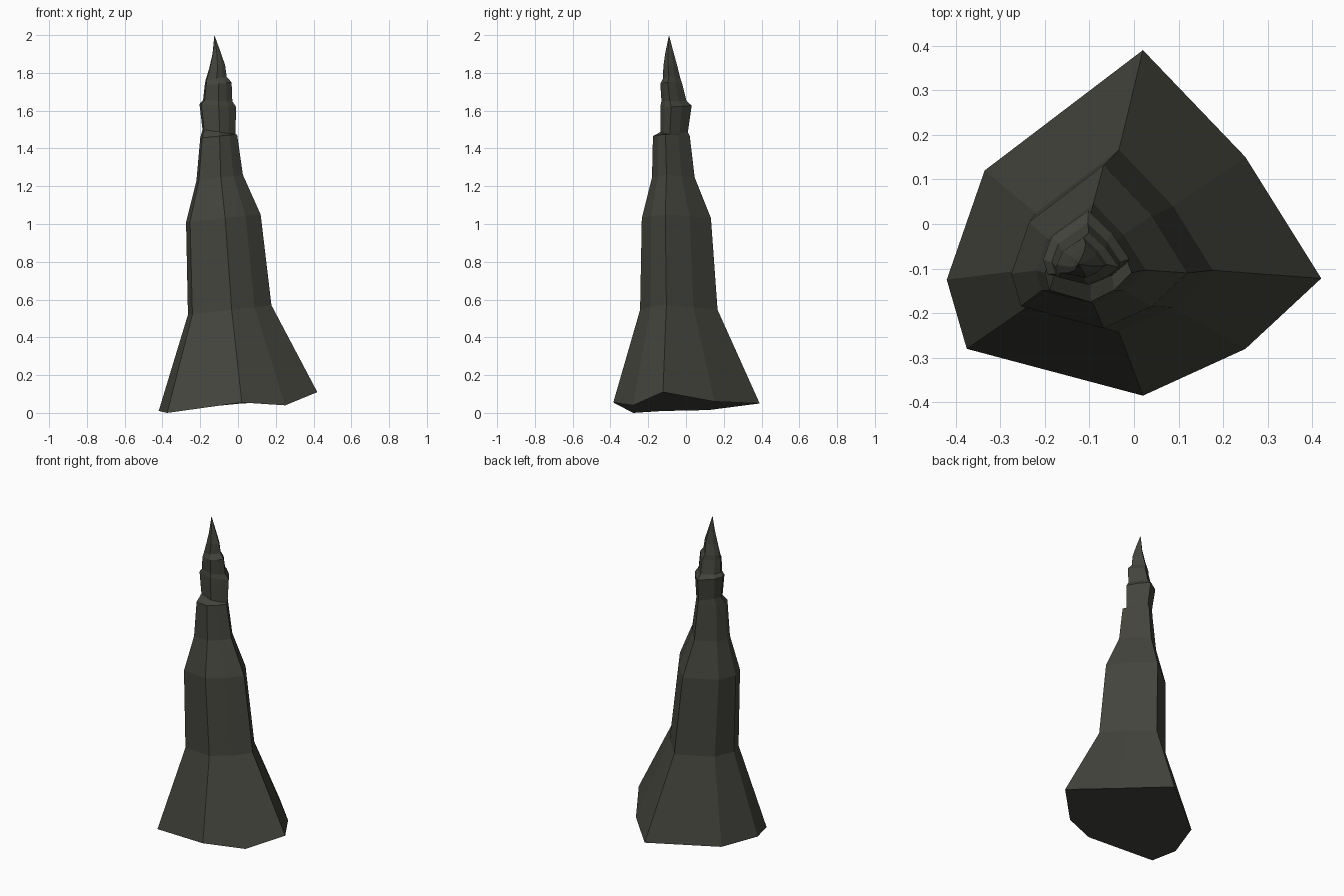
import bpy, bmesh

# Rock colour
rock = bpy.data.materials.new("dark grey rock")
rock.diffuse_color = (0.058, 0.058, 0.047, 1)

# Eight-sided base outline (x, y, z), counter-clockwise from the right corner
BASE = [(0.42, -0.122, 0.11), (0.25, 0.15, 0.06), (0.02, 0.39, 0.05), (-0.335, 0.12, 0.015),
        (-0.42, -0.125, 0.01), (-0.375, -0.28, 0.0), (0.02, -0.385, 0.055), (0.25, -0.28, 0.04)]

# Upper rings: x range, y range, height on the left and on the right
RINGS = [(-0.265, 0.177, -0.243, 0.167, 0.52, 0.57),
         (-0.275, 0.120, -0.234, 0.132, 1.01, 1.05),
         (-0.220, 0.026, -0.180, 0.046, 1.23, 1.26),
         (-0.200, -0.005, -0.175, 0.020, 1.455, 1.475),
         (-0.188, -0.014, -0.135, 0.010, 1.50, 1.475),
         (-0.204, -0.010, -0.135, 0.030, 1.635, 1.62),
         (-0.185, -0.030, -0.130, 0.002, 1.655, 1.65),
         (-0.176, -0.034, -0.136, -0.020, 1.735, 1.75),
         (-0.172, -0.060, -0.122, -0.030, 1.76, 1.78),
         (-0.152, -0.068, -0.120, -0.045, 1.825, 1.84),
         (-0.135, -0.092, -0.110, -0.065, 1.90, 1.91)]
TIP = (-0.125, -0.09, 2.0)

bm = bmesh.new()


def ring_verts(x0, x1, y0, y1, zl, zr):
    """Fit the base outline into a smaller, tilted box."""
    out = []
    for x, y, _ in BASE:
        u, v = (x + 0.42) / 0.84, (y + 0.385) / 0.775
        out.append(bm.verts.new((x0 + u * (x1 - x0), y0 + v * (y1 - y0), zl + u * (zr - zl))))
    return out


# Stack the rings into a tapering spire and close both ends
base = [bm.verts.new(p) for p in BASE]
rings = [base] + [ring_verts(*r) for r in RINGS]
n = len(BASE)
for lo, hi in zip(rings, rings[1:]):
    for i in range(n):
        j = (i + 1) % n
        bm.faces.new((lo[i], lo[j], hi[j], hi[i]))
tip = bm.verts.new(TIP)
for i in range(n):
    bm.faces.new((rings[-1][i], rings[-1][(i + 1) % n], tip))
bm.faces.new(base[::-1])
bmesh.ops.recalc_face_normals(bm, faces=bm.faces)

mesh = bpy.data.meshes.new("stalagmite")
bm.to_mesh(mesh)
bm.free()
mesh.materials.append(rock)
obj = bpy.data.objects.new("stalagmite", mesh)
bpy.context.collection.objects.link(obj)
